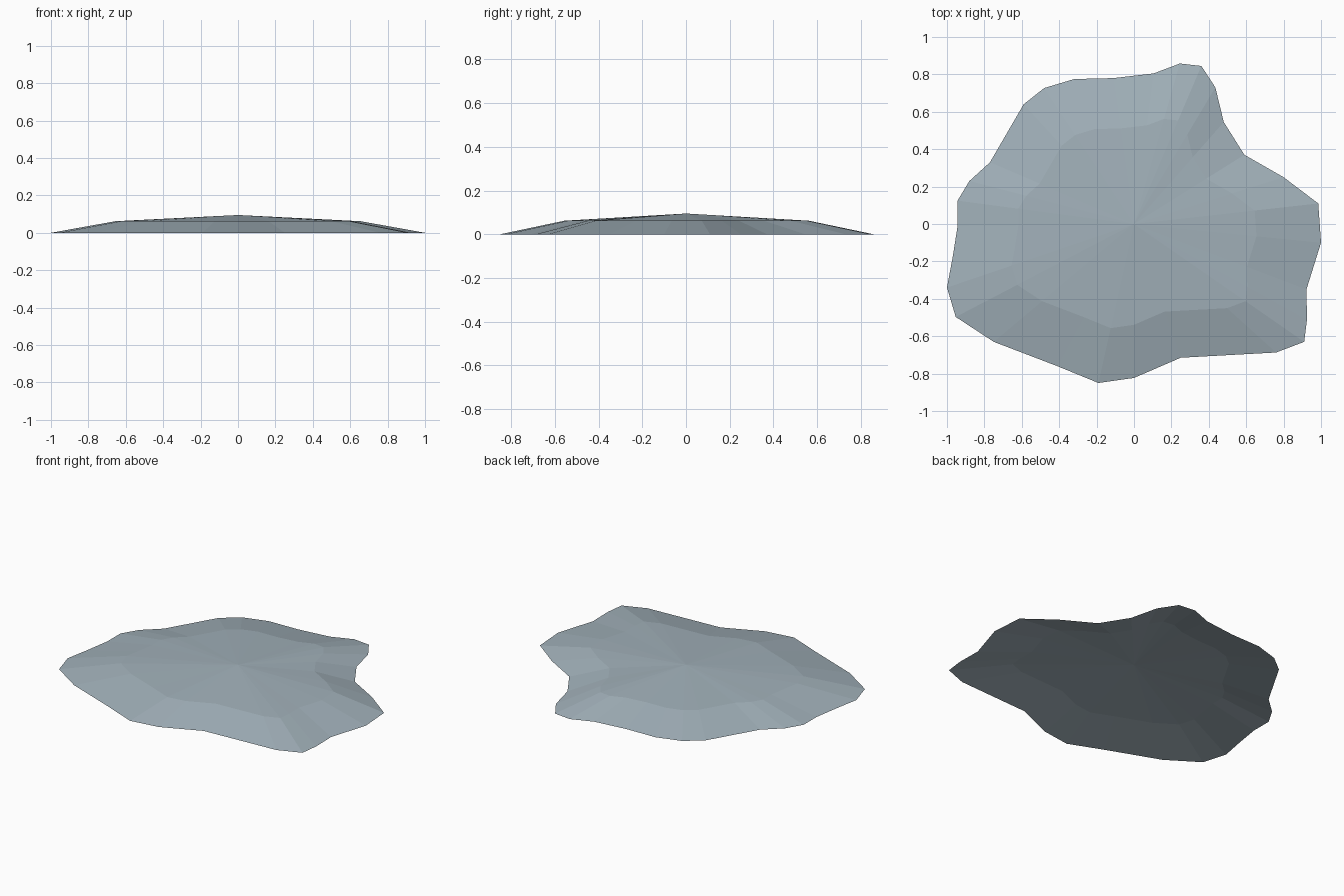
import bpy, bmesh

# Irregular shoreline, counter-clockwise from the right
OUTLINE = [(0.985, 0.11), (0.80, 0.25), (0.59, 0.37), (0.48, 0.545), (0.435, 0.73),
           (0.36, 0.845), (0.245, 0.858), (0.105, 0.805), (-0.11, 0.78), (-0.32, 0.775),
           (-0.48, 0.727), (-0.59, 0.64), (-0.77, 0.33), (-0.88, 0.23), (-0.943, 0.125),
           (-0.943, -0.01), (-0.97, -0.18), (-1.0, -0.34), (-0.953, -0.497), (-0.75, -0.63),
           (-0.41, -0.76), (-0.19, -0.85), (0.0, -0.823), (0.25, -0.715), (0.76, -0.687),
           (0.91, -0.63), (0.925, -0.51), (0.922, -0.35), (1.0, -0.10)]
RINGS = [(1.0, 0.0), (0.655, 0.062)]   # outline scale, height
PEAK = 0.095

mat = bpy.data.materials.new("grey blue")
mat.diffuse_color = (0.36, 0.44, 0.49, 1)

# Shallow mound: sloping rim, then a fan of facets up to the centre (open underneath)
bm = bmesh.new()
rim, shelf = [[bm.verts.new((x * s, y * s, z)) for x, y in OUTLINE] for s, z in RINGS]
top = bm.verts.new((0, 0, PEAK))
n = len(OUTLINE)
for i in range(n):
    j = (i + 1) % n
    bm.faces.new((rim[i], rim[j], shelf[j], shelf[i]))
    bm.faces.new((shelf[i], shelf[j], top))

mesh = bpy.data.meshes.new("puddle_mound")
bm.to_mesh(mesh)
bm.free()
mesh.materials.append(mat)
bpy.context.collection.objects.link(bpy.data.objects.new("puddle_mound", mesh))
